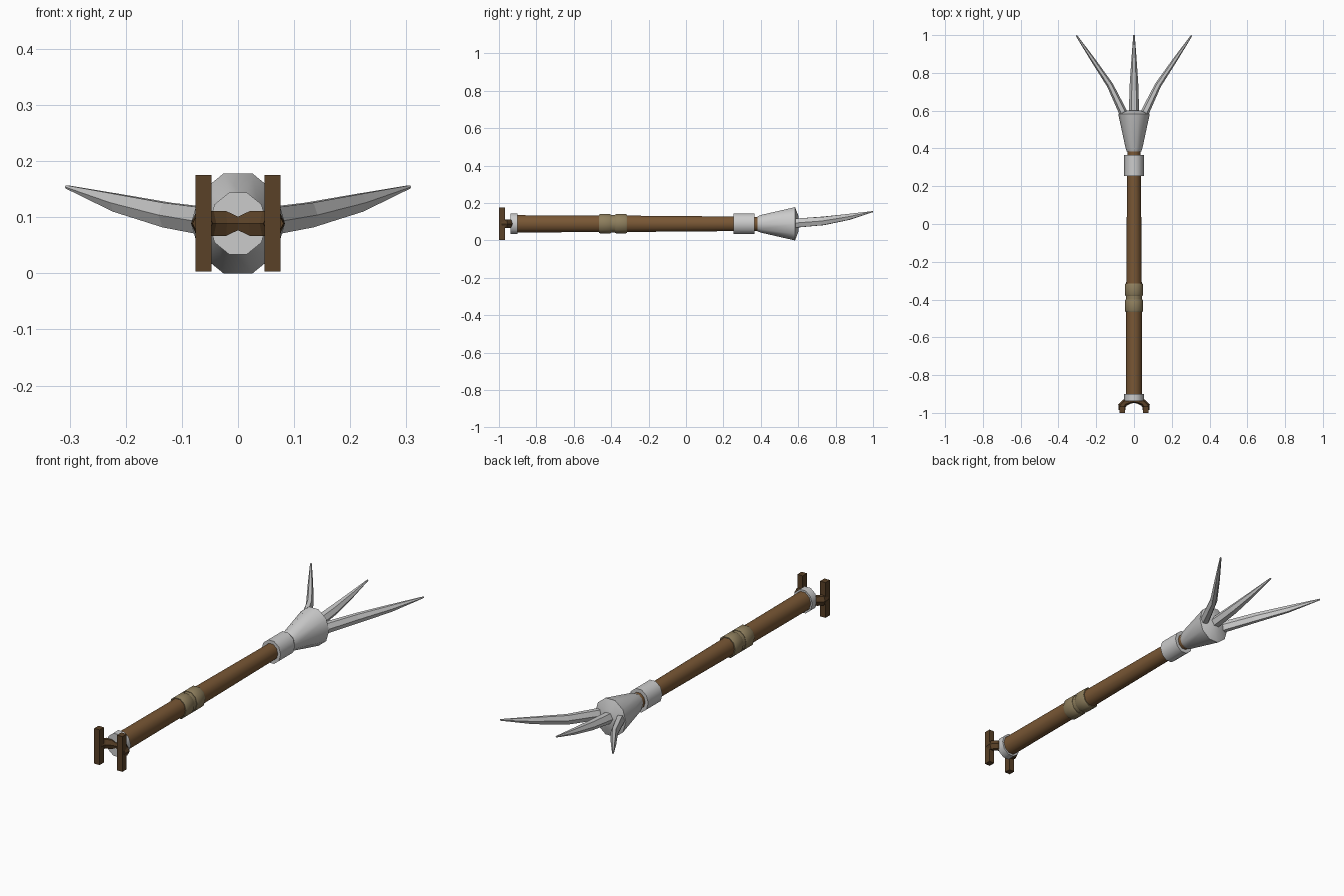
import bpy, bmesh
from math import sin, cos, pi, radians
from mathutils import Vector

if "Cube" in bpy.data.objects:
    bpy.data.objects.remove(bpy.data.objects["Cube"])

AXIS_Z = 0.089


def material(name, rgb):
    m = bpy.data.materials.new(name)
    m.diffuse_color = (*rgb, 1)
    m.use_nodes = True
    m.node_tree.nodes["Principled BSDF"].inputs["Base Color"].default_value = m.diffuse_color
    return m


wood = material("wood", (0.19, 0.095, 0.035))
dark_wood = material("dark_wood", (0.10, 0.052, 0.02))
wrap = material("wrap", (0.27, 0.21, 0.11))


def finish(name, bm, mat, smooth):
    bmesh.ops.recalc_face_normals(bm, faces=bm.faces)
    me = bpy.data.meshes.new(name)
    bm.to_mesh(me)
    bm.free()
    ob = bpy.data.objects.new(name, me)
    bpy.context.collection.objects.link(ob)
    if mat:
        me.materials.append(mat)
    if smooth:
        bpy.ops.object.select_all(action='DESELECT')
        ob.select_set(True)
        bpy.context.view_layer.objects.active = ob
        bpy.ops.object.shade_smooth_by_angle(angle=radians(40))
    return ob


def loft(name, sections, sides, mat=None, smooth=False):
    """Sections are (x, y, z, half_width, half_height); rings face the path in plan."""
    bm = bmesh.new()
    rings = []
    pts = [Vector((s[0], s[1], 0)) for s in sections]
    for i, (x, y, z, w, h) in enumerate(sections):
        t = pts[min(i + 1, len(pts) - 1)] - pts[max(i - 1, 0)]
        t.normalize()
        across = Vector((t.y, -t.x, 0))
        h /= cos(pi / sides)
        rings.append([bm.verts.new(Vector((x, y, z)) + across * w * cos(a)
                                   + Vector((0, 0, h * sin(a))))
                      for a in (2 * pi * k / sides for k in range(sides))])
    for r0, r1 in zip(rings, rings[1:]):
        for k in range(sides):
            j = (k + 1) % sides
            bm.faces.new((r0[k], r0[j], r1[j], r1[k]))
    bm.faces.new(rings[0])
    bm.faces.new(rings[-1])
    return finish(name, bm, mat, smooth)


def turned(name, profile, mat=None):
    """Ten-sided part along the pole from (y, radius) pairs."""
    return loft(name, [(0, y, AXIS_Z, r * 0.94, r) for y, r in profile], 10, mat, True)


def box(name, lo, hi, mat):
    bm = bmesh.new()
    bmesh.ops.create_cube(bm, size=1)
    for v in bm.verts:
        v.co = [(a + b) / 2 + c * (b - a) for a, b, c in zip(lo, hi, v.co)]
    return finish(name, bm, mat, False)


# Pole, grip wraps and metal fittings
turned("shaft", [(-0.92, 0.046), (-0.35, 0.044), (0.26, 0.039), (0.40, 0.037)], wood)
turned("grip_core", [(-0.41, 0.046), (-0.37, 0.046)], wrap)
turned("rear_grip_wrap", [(-0.465, 0.048), (-0.457, 0.052), (-0.408, 0.052), (-0.40, 0.048)], wrap)
turned("front_grip_wrap", [(-0.38, 0.048), (-0.372, 0.052), (-0.323, 0.052), (-0.315, 0.048)], wrap)
turned("butt_collar", [(-0.938, 0.055), (-0.90, 0.055)])
turned("neck_collar", [(0.255, 0.055), (0.365, 0.055)])

# Flared socket with a shallow domed end
turned("head_socket", [(0.383, 0.040), (0.40, 0.047), (0.583, 0.089), (0.60, 0.045), (0.605, 0.005)])

# Three upswept prongs
loft("middle_prong", [(0, 0.55, 0.090, 0.028, 0.024), (0, 0.60, 0.094, 0.027, 0.024),
                      (0, 0.735, 0.108, 0.023, 0.020), (0, 0.87, 0.129, 0.014, 0.013),
                      (0, 1.0, 0.154, 0.004, 0.003)], 6)
for side, s in (("left", -1), ("right", 1)):
    loft(side + "_prong", [(s * 0.044, 0.55, 0.090, 0.022, 0.024), (s * 0.062, 0.60, 0.094, 0.022, 0.024),
                           (s * 0.127, 0.735, 0.104, 0.017, 0.022), (s * 0.218, 0.87, 0.126, 0.012, 0.016),
                           (s * 0.305, 0.998, 0.154, 0.004, 0.003)], 6)

    # Forked butt: curved arm carrying an upright bar
    loft(side + "_fork_arm", [(0, -0.937, AXIS_Z, 0.010, 0.012), (s * 0.022, -0.938, AXIS_Z, 0.014, 0.022),
                              (s * 0.048, -0.945, AXIS_Z, 0.019, 0.022), (s * 0.064, -0.962, AXIS_Z, 0.021, 0.022),
                              (s * 0.063, -0.985, AXIS_Z, 0.018, 0.018)], 6, dark_wood)
    x0, x1 = sorted((s * 0.047, s * 0.076))
    box(side + "_butt_bar", (x0, -1.0, 0.003), (x1, -0.967, 0.175), dark_wood)
